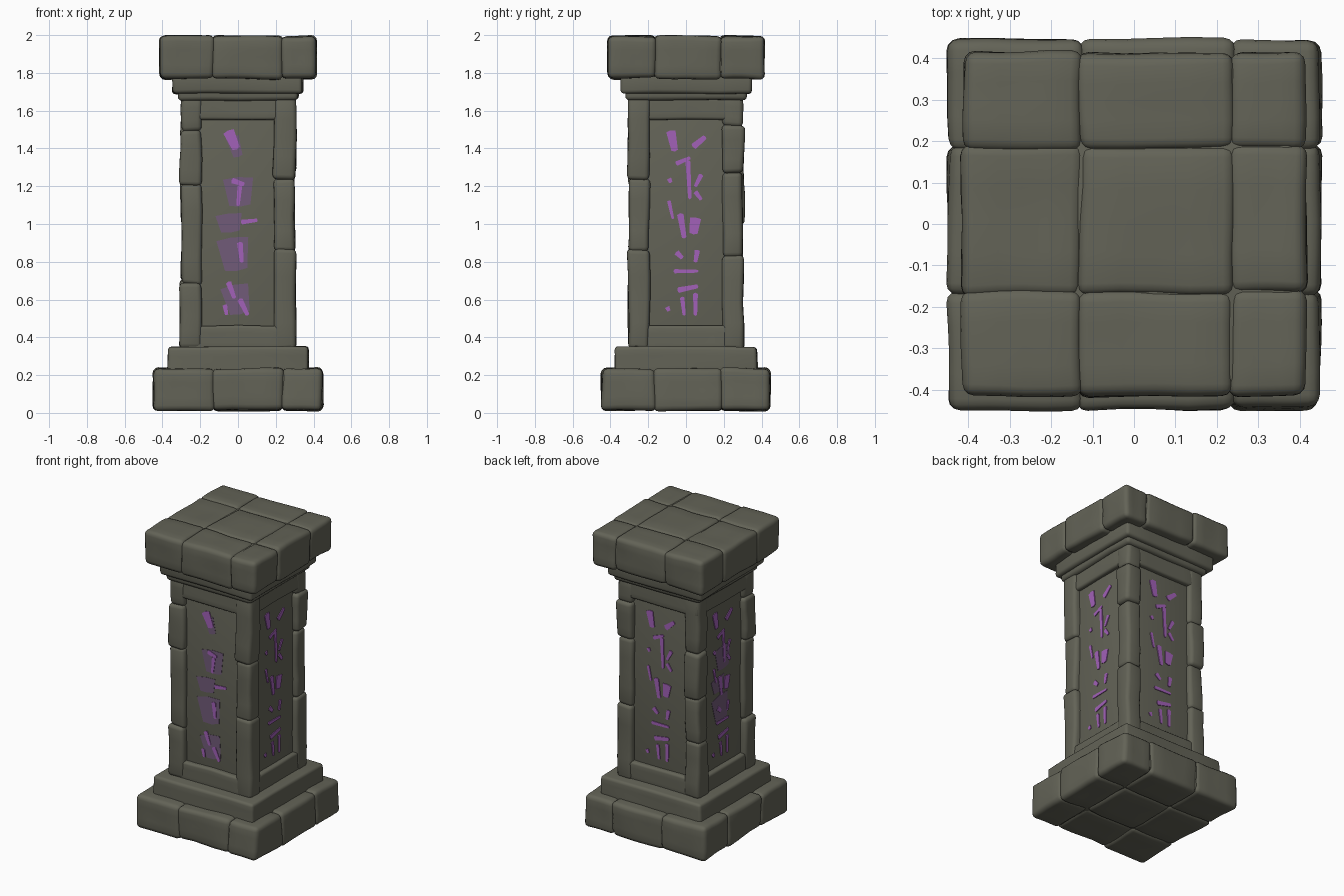
import bpy, bmesh, math, random
from mathutils import Vector, Matrix, noise

if "Cube" in bpy.data.objects:
    bpy.data.objects.remove(bpy.data.objects["Cube"])

random.seed(7)


def material(name, rgb):
    m = bpy.data.materials.new(name)
    m.diffuse_color = (*rgb, 1)
    m.use_nodes = True
    m.node_tree.nodes["Principled BSDF"].inputs["Base Color"].default_value = m.diffuse_color
    return m


STONE = material("grey_green_stone", (0.125, 0.125, 0.095))
PAINT = material("purple_paint", (0.36, 0.12, 0.48))
FADED = material("faded_purple_paint", (0.165, 0.105, 0.19))


def stone(bm, lo, hi, bevel=0.02, jitter=0.006, rough=0.007):
    """Add one rounded, slightly uneven block to bm."""
    t = bmesh.new()
    bmesh.ops.create_cube(t, size=1)
    lo, hi = Vector(lo), Vector(hi)
    for v in t.verts:
        for i in range(3):
            v.co[i] = (lo[i] if v.co[i] < 0 else hi[i]) + random.uniform(-jitter, jitter)
    bmesh.ops.bevel(t, geom=t.edges[:], offset=bevel, segments=3, profile=0.5, affect='EDGES')
    if rough:
        longs = [e for e in t.edges if e.calc_length() > 0.09]
        bmesh.ops.subdivide_edges(t, edges=longs, cuts=3, use_grid_fill=True)
        for v in t.verts:
            v.co += noise.noise_vector(v.co * 6) * rough
    for v in t.verts:
        v.co.z = min(2, max(0, v.co.z))
    me = bpy.data.meshes.new("block")
    t.to_mesh(me)
    t.free()
    bm.from_mesh(me)
    bpy.data.meshes.remove(me)


def finish(bm, name, mats=(STONE,), smooth=True):
    me = bpy.data.meshes.new(name)
    bmesh.ops.recalc_face_normals(bm, faces=bm.faces[:])
    bm.to_mesh(me)
    bm.free()
    ob = bpy.data.objects.new(name, me)
    bpy.context.collection.objects.link(ob)
    for m in mats:
        me.materials.append(m)
    if smooth:
        bpy.ops.object.select_all(action='DESELECT')
        ob.select_set(True)
        bpy.context.view_layer.objects.active = ob
        bpy.ops.object.shade_smooth_by_angle(angle=math.radians(40))
    return ob


def box(name, half, z0, z1, **kw):
    bm = bmesh.new()
    stone(bm, (-half, -half, z0), (half, half, z1), **kw)
    return finish(bm, name)


def slab(name, half, z0, z1):
    """Three by three cobbled slab with a solid core behind the seams."""
    bm = bmesh.new()
    c = half - 0.012
    stone(bm, (-c, -c, z0 + 0.012), (c, c, z1 - 0.012), bevel=0.03, jitter=0, rough=0)
    xs, ys = (-half, -0.13, 0.235, half), (-half, -0.165, 0.185, half)
    lap = 0.006
    for i in range(3):
        for j in range(3):
            x0 = xs[i] - (lap if i else 0)
            x1 = xs[i + 1] + (lap if i < 2 else 0)
            y0 = ys[j] - (lap if j else 0)
            y1 = ys[j + 1] + (lap if j < 2 else 0)
            stone(bm, (x0, y0, z0), (x1, y1, z1), bevel=0.028, jitter=0.005)
    return finish(bm, name)


# Base and cap
slab("base_slab", 0.447, 0.014, 0.235)
box("base_step", 0.374, 0.2, 0.35, bevel=0.018, jitter=0.004)
box("lower_neck", 0.318, 1.655, 1.75, bevel=0.022, jitter=0.004)
box("upper_neck", 0.346, 1.69, 1.80, bevel=0.02, jitter=0.004)
slab("cap_slab", 0.413, 1.77, 1.995)

# Shaft core, whose sides form the sunken panels
PANEL = 0.268
box("shaft_core", PANEL, 0.33, 1.68, bevel=0.01, jitter=0, rough=0)

# Bands above and below the panels
box("lower_band", 0.300, 0.33, 0.462, bevel=0.015, jitter=0.002, rough=0.005)
box("upper_band", 0.296, 1.552, 1.68, bevel=0.015, jitter=0.002, rough=0.005)

# Stacked corner stones
seams = {(-1, -1): (0.34, 0.68, 1.21, 1.49, 1.67),
         (1, -1): (0.34, 0.86, 1.24, 1.67),
         (1, 1): (0.34, 0.83, 1.27, 1.52, 1.67),
         (-1, 1): (0.34, 0.70, 1.00, 1.30, 1.67)}
bm = bmesh.new()
for (sx, sy), zs in seams.items():
    for k, (z0, z1) in enumerate(zip(zs, zs[1:])):
        out = 0.307 - (0.008 if k % 2 else 0)
        a, b = sorted((sx * 0.192, sx * out)), sorted((sy * 0.192, sy * out))
        stone(bm, (a[0], b[0], z0 - 0.004), (a[1], b[1], z1 + 0.004),
              bevel=0.024, jitter=0.005, rough=0.008)
finish(bm, "corner_stones")


# Painted marks: loose brush dabs given as (u0, z0, u1, z1, width)
def dab(bm, u0, z0, u1, z1, w, turn, index, depth):
    d = Vector((u1 - u0, z1 - z0))
    n = Vector((-d.y, d.x)).normalized() * w / 2
    a, b = Vector((u0, z0)), Vector((u1, z1))
    pts = [a + n, a - d * 0.06, a - n, b - n * 0.7, b + d * 0.06, b + n * 0.7]
    front = [bm.verts.new(turn @ Vector((p.x, -PANEL - depth, p.y))) for p in pts]
    back = [bm.verts.new(turn @ Vector((p.x, -PANEL + 0.002, p.y))) for p in pts]
    faces = [bm.faces.new(front)]
    for i in range(6):
        j = (i + 1) % 6
        faces.append(bm.faces.new((front[i], front[j], back[j], back[i])))
    for f in faces:
        f.material_index = index


crisp = [(-0.08, 1.49, -0.06, 1.39, 0.05), (0.04, 1.41, 0.10, 1.46, 0.035),
         (-0.05, 1.32, 0.02, 1.35, 0.025), (0.01, 1.33, 0.02, 1.14, 0.026),
         (0.08, 1.26, 0.05, 1.20, 0.025), (0.05, 1.17, 0.08, 1.13, 0.025),
         (-0.09, 1.24, -0.08, 1.22, 0.025), (-0.09, 1.12, -0.07, 1.03, 0.02),
         (-0.03, 1.05, -0.01, 0.93, 0.035), (0.05, 1.03, 0.04, 0.95, 0.06),
         (-0.05, 0.85, -0.02, 0.82, 0.03), (-0.06, 0.75, 0.06, 0.75, 0.022),
         (0.06, 0.86, 0.05, 0.80, 0.028), (-0.04, 0.65, 0.06, 0.67, 0.03),
         (-0.02, 0.61, -0.01, 0.52, 0.024), (0.05, 0.63, 0.05, 0.52, 0.026),
         (-0.10, 0.56, -0.09, 0.54, 0.025)]
blurred = [(-0.05, 1.49, -0.01, 1.40, 0.06), (-0.03, 1.23, 0.03, 1.21, 0.03),
           (0.01, 1.20, 0.00, 1.10, 0.025), (0.02, 1.01, 0.10, 1.02, 0.025),
           (0.01, 0.90, 0.02, 0.80, 0.03), (-0.05, 0.69, -0.02, 0.61, 0.03),
           (-0.07, 0.57, -0.06, 0.52, 0.025), (0.01, 0.60, 0.05, 0.52, 0.03)]
wash = [(-0.03, 1.46, 0.00, 1.36, 0.07), (0.00, 1.24, 0.01, 1.10, 0.16),
        (-0.05, 1.05, -0.04, 0.96, 0.14), (-0.03, 0.92, -0.01, 0.76, 0.17),
        (-0.02, 0.67, 0.01, 0.53, 0.15)]
sides = (("front_marks", 0, blurred, wash), ("right_marks", 90, crisp, ()),
         ("back_marks", 180, crisp, ()), ("left_marks", 270, crisp, wash[1:4]))
for name, angle, strokes, haze in sides:
    turn = Matrix.Rotation(math.radians(angle), 3, 'Z')
    bm = bmesh.new()
    for s in haze:
        dab(bm, *s, turn, 1, 0.002)
    for s in strokes:
        dab(bm, *s, turn, 0, 0.005)
    finish(bm, name, (PAINT, FADED), smooth=False)
